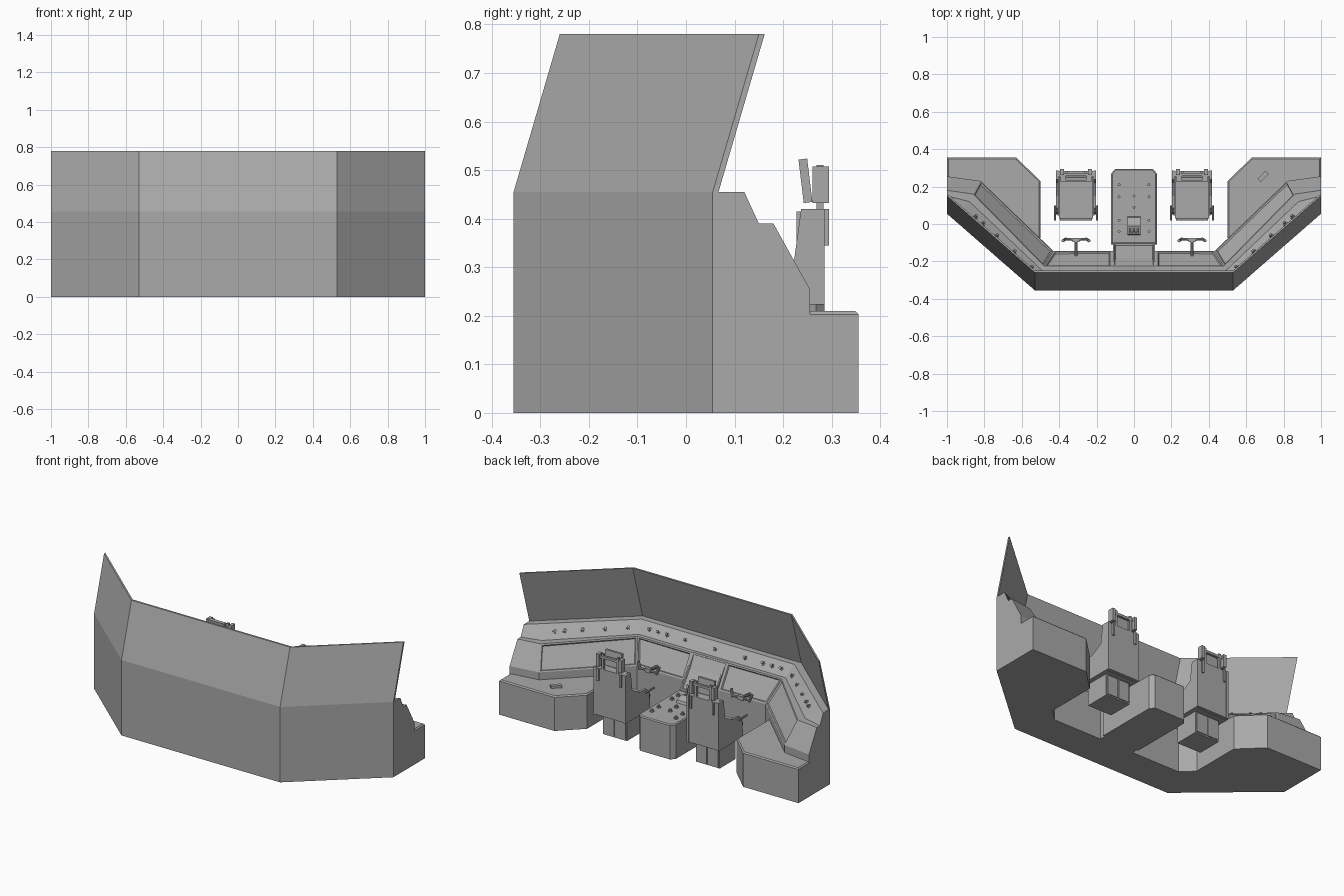
import bpy, bmesh, math
from mathutils import Vector, Matrix

cube = bpy.data.objects.get("Cube")
if cube:
    bpy.data.objects.remove(cube)

grey = bpy.data.materials.new("panel_grey")
grey.use_nodes = True
grey.diffuse_color = (0.4, 0.4, 0.4, 1)
grey.node_tree.nodes["Principled BSDF"].inputs["Base Color"].default_value = (0.4, 0.4, 0.4, 1)


def finish(bm, name):
    bmesh.ops.recalc_face_normals(bm, faces=bm.faces)
    mesh = bpy.data.meshes.new(name)
    bm.to_mesh(mesh)
    bm.free()
    mesh.materials.append(grey)
    ob = bpy.data.objects.new(name, mesh)
    bpy.context.collection.objects.link(ob)
    return ob


def loft(bm, sections):
    """Skin closed sections in order and cap both ends; returns rows of side faces."""
    rings = [[bm.verts.new(p) for p in s] for s in sections]
    n = len(rings[0])
    rows = [[bm.faces.new((a[i], a[(i + 1) % n], b[(i + 1) % n], b[i])) for i in range(n)]
            for a, b in zip(rings, rings[1:])]
    bm.faces.new(rings[0])
    bm.faces.new(rings[-1])
    bmesh.ops.recalc_face_normals(bm, faces=bm.faces)
    return rows


def recess(bm, faces):
    """Raised-edge screen: border, then a sunken pane."""
    for width, depth in ((0.012, 0), (0.006, -0.008)):
        bmesh.ops.inset_individual(bm, faces=faces, thickness=width, depth=depth)


def prism(name, pts, lo, hi, axis="z", bevel=0):
    """Extrude an outline along z, or a (y, z) outline along x."""
    bm = bmesh.new()
    put = (lambda p, h: (p[0], p[1], h)) if axis == "z" else (lambda p, h: (h, p[0], p[1]))
    loft(bm, [[put(p, h) for p in pts] for h in (lo, hi)])
    if bevel:
        rim = [e for e in bm.edges if all(abs(v.co.z - hi) < 1e-5 for v in e.verts)]
        bmesh.ops.bevel(bm, geom=rim, offset=bevel, segments=1, affect="EDGES")
    return finish(bm, name)


def box(name, centre, size, turn=0, axis="X"):
    bm = bmesh.new()
    m = Matrix.Translation(centre) @ Matrix.Rotation(turn, 4, axis) @ Matrix.Diagonal((*size, 1))
    bmesh.ops.create_cube(bm, size=1, matrix=m)
    return finish(bm, name)


def rod(name, a, b, r, sides=10):
    a, b = Vector(a), Vector(b)
    m = Matrix.Translation((a + b) / 2) @ (b - a).to_track_quat("Z", "Y").to_matrix().to_4x4()
    bm = bmesh.new()
    bmesh.ops.create_cone(bm, cap_ends=True, segments=sides, radius1=r, radius2=r,
                          depth=(b - a).length, matrix=m)
    return finish(bm, name)


def knob(name, at, normal, r=0.013):
    at, normal = Vector(at), Vector(normal).normalized()
    rod(name + "_base", at - normal * 0.004, at + normal * 0.004, r, 12)
    rod(name + "_cap", at, at + normal * 0.014, r * 0.6, 8)


# Console: plan points per level at the end, the bend and the corner
LEVELS = [
    (0, (1, 0.055), (0.93, -0.006), (0.53, -0.355)),
    (0.455, (1, 0.055), (0.93, -0.006), (0.53, -0.355)),
    (0.455, (1, 0.12), (0.93, 0.06), (0.511, -0.305)),
    (0.39, (1, 0.15), (0.88, 0.12), (0.49, -0.25)),
    (0.39, (1, 0.18), (0.86, 0.16), (0.48, -0.225)),
    (0.255, (1, 0.255), (0.82, 0.23), (0.43, -0.145)),
    (0, (1, 0.255), (0.82, 0.23), (0.43, -0.145)),
]


def station(k, side):
    return [Vector((side * lv[k][0], lv[k][1], lv[0])) for lv in LEVELS]


half = [station(k, 1) for k in (1, 2, 3)]
half.append([Vector((0.12, p.y, p.z)) for p in half[2]])
mirror = [[Vector((-p.x, p.y, p.z)) for p in s] for s in reversed(half)]
bm = bmesh.new()
rows = loft(bm, half + mirror)
recess(bm, [rows[i][4] for i in (1, 2, 4, 5)])
finish(bm, "console_body")

# Sloping glare shield, sheared backwards
FOOT = [(1, 0.055), (0.53, -0.355), (-0.53, -0.355), (-1, 0.055)]
bm = bmesh.new()
loft(bm, [[(x, y + dy, z) for dy, z in
           ((0, 0.455), (0.095, 0.78), (0.107, 0.78), (0.012, 0.455))] for x, y in FOOT])
finish(bm, "glare_shield")


# Knobs along the upper strip
def strip_knobs(name, a, b, spots):
    normal = (b[2] - a[2]).cross(a[3] - a[2])
    if normal.z < 0:
        normal.negate()
    for t in spots:
        knob(name, (a[2].lerp(b[2], t) + a[3].lerp(b[3], t)) / 2, normal)


strip_knobs("front_knob", half[2], mirror[1],
            (0.06, 0.12, 0.18, 0.3, 0.5, 0.7, 0.82, 0.88, 0.94))
for a, b, side in ((half[2], half[1], "left"), (mirror[1], mirror[2], "right")):
    strip_knobs(side + "_knob", a, b, (0.12, 0.35, 0.58, 0.76, 0.86))

# Side pods
for s, side in ((1, "left"), (-1, "right")):
    plan = [(1, 0.1), (1, 0.355), (0.63, 0.355), (0.5, 0.23), (0.5, -0.075), (0.6, -0.15)]
    prism(side + "_pod", [(s * x, y) for x, y in plan], 0, 0.21, bevel=0.007)
box("pod_handle", (0.69, 0.255, 0.217), (0.06, 0.025, 0.014), math.radians(45), "Z")

# Centre panel and pedestal
bm = bmesh.new()
centre = [(-0.25, 0), (-0.25, 0.39), (-0.225, 0.392), (-0.1, 0.215), (-0.1, 0)]
row = loft(bm, [[(x, y, z) for y, z in centre] for x in (0.112, -0.112)])
recess(bm, [row[0][2]])
finish(bm, "centre_panel")
prism("pedestal", [(-0.122, -0.11), (0.122, -0.11), (0.122, 0.27), (0.1, 0.295),
                   (-0.1, 0.295), (-0.122, 0.27)], 0, 0.21, bevel=0.006)
for y in (0.21, 0.145, 0.02, -0.04):
    for x in (-0.08, 0.08):
        knob("pedestal_knob", (x, y, 0.21), (0, 0, 1))
for y in (0.15, 0.09):
    knob("pedestal_knob", (0, y, 0.21), (0, 0, 1))
prism("throttle_quadrant", [(-0.06, 0.2), (-0.055, 0.225), (-0.01, 0.24), (0.035, 0.225),
                            (0.045, 0.2)], -0.036, 0.036, "x")
for x in (-0.02, 0, 0.02):
    box("throttle_lever", (x, -0.035, 0.25), (0.007, 0.009, 0.06), 0.4)
    box("throttle_grip", (x, -0.047, 0.28), (0.015, 0.014, 0.014), 0.4)

# Seats and control yokes
SHELL = [(0.285, 0.13), (0.285, 0.42), (0.237, 0.42), (0.222, 0.31), (0.15, 0.27),
         (0.085, 0.265), (0.06, 0.24), (0.05, 0.13)]
for c, side in ((0.31, "left"), (-0.31, "right")):
    box(side + "_seat_base", (c, 0.16, 0.065), (0.16, 0.15, 0.13))
    for s in (-1, 1):
        box(side + "_base_door", (c + s * 0.038, 0.237, 0.065), (0.07, 0.008, 0.115))
        prism(side + "_seat_side", SHELL, c + s * 0.1 - 0.007, c + s * 0.1 + 0.007, "x")
        box(side + "_seat_rail", (c + s * 0.075, 0.29, 0.382), (0.012, 0.01, 0.075))
        box(side + "_headrest_post", (c + s * 0.05, 0.276, 0.46), (0.014, 0.014, 0.1))
        box(side + "_headrest_cheek", (c + s * 0.075, 0.278, 0.47), (0.02, 0.034, 0.075))
        rod(side + "_arm_lever", (c + s * 0.112, 0.02, 0.25), (c + s * 0.112, 0.1, 0.25), 0.006)
        rod(side + "_yoke_arm", (c, -0.085, 0.285), (c + s * 0.055, -0.08, 0.285), 0.007)
        rod(side + "_yoke_grip", (c + s * 0.055, -0.08, 0.275), (c + s * 0.07, -0.09, 0.32), 0.008)
    box(side + "_seat_pan", (c, 0.155, 0.155), (0.2, 0.22, 0.05))
    box(side + "_seat_cushion", (c, 0.14, 0.195), (0.18, 0.22, 0.035))
    box(side + "_cushion_lip", (c, 0.04, 0.185), (0.17, 0.035, 0.035), 0.3)
    box(side + "_seat_back", (c, 0.268, 0.275), (0.2, 0.03, 0.285))
    box(side + "_back_pad", (c, 0.243, 0.315), (0.17, 0.03, 0.2))
    box(side + "_headrest_pad", (c, 0.246, 0.478), (0.11, 0.018, 0.09), 0.12)
    box(side + "_headrest_bar", (c, 0.277, 0.49), (0.15, 0.014, 0.014))
    rod(side + "_yoke_column", (c, -0.2, 0.27), (c, -0.085, 0.285), 0.009)
    box(side + "_yoke_hub", (c, -0.085, 0.285), (0.035, 0.02, 0.025))
